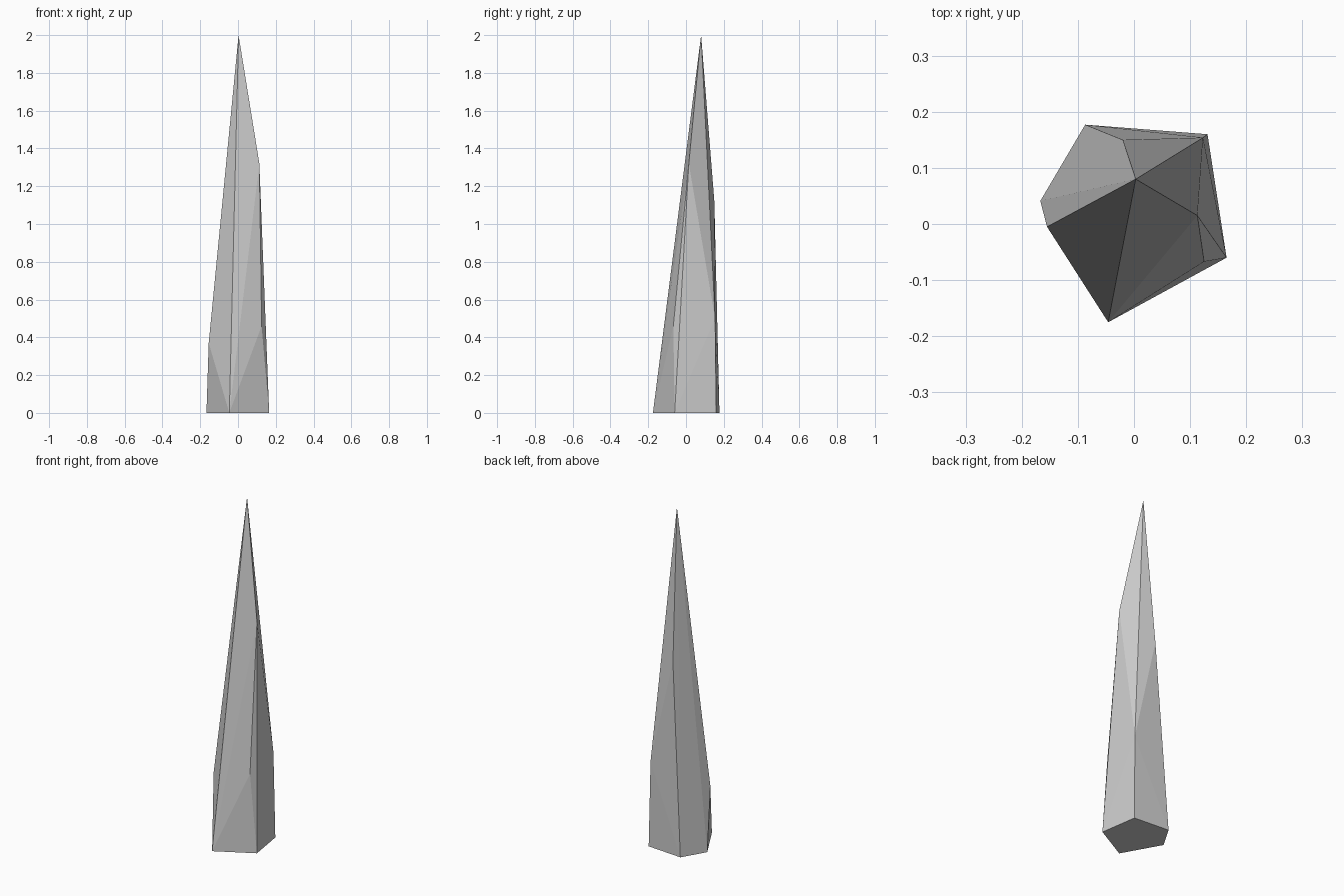
import bpy, bmesh

if "Cube" in bpy.data.objects:
    bpy.data.objects.remove(bpy.data.objects["Cube"])

# Irregular five-sided base outline
base = [(-.167, .041), (-.046, -.175), (.165, -.06), (.131, .16), (-.087, .177)]

# Chipped corners on the way up, then the tip
chips = [(-.155, -.005, .37), (.125, -.067, .46), (.123, .154, .5),
         (.005, -.084, .63), (-.02, .15, 1.12), (-.06, .04, 1.28),
         (.113, .015, 1.32)]
tip = (.003, .08, 2)

# Faceted spike wrapped around those points
bm = bmesh.new()
for p in [(x, y, 0) for x, y in base] + chips + [tip]:
    bm.verts.new(p)
hull = bmesh.ops.convex_hull(bm, input=bm.verts[:])
loose = [v for v in bm.verts if not v.link_faces]
bmesh.ops.delete(bm, geom=loose, context='VERTS')
bmesh.ops.recalc_face_normals(bm, faces=bm.faces[:])

mesh = bpy.data.meshes.new("stone_spike")
bm.to_mesh(mesh)
bm.free()
bpy.context.collection.objects.link(bpy.data.objects.new("stone_spike", mesh))
